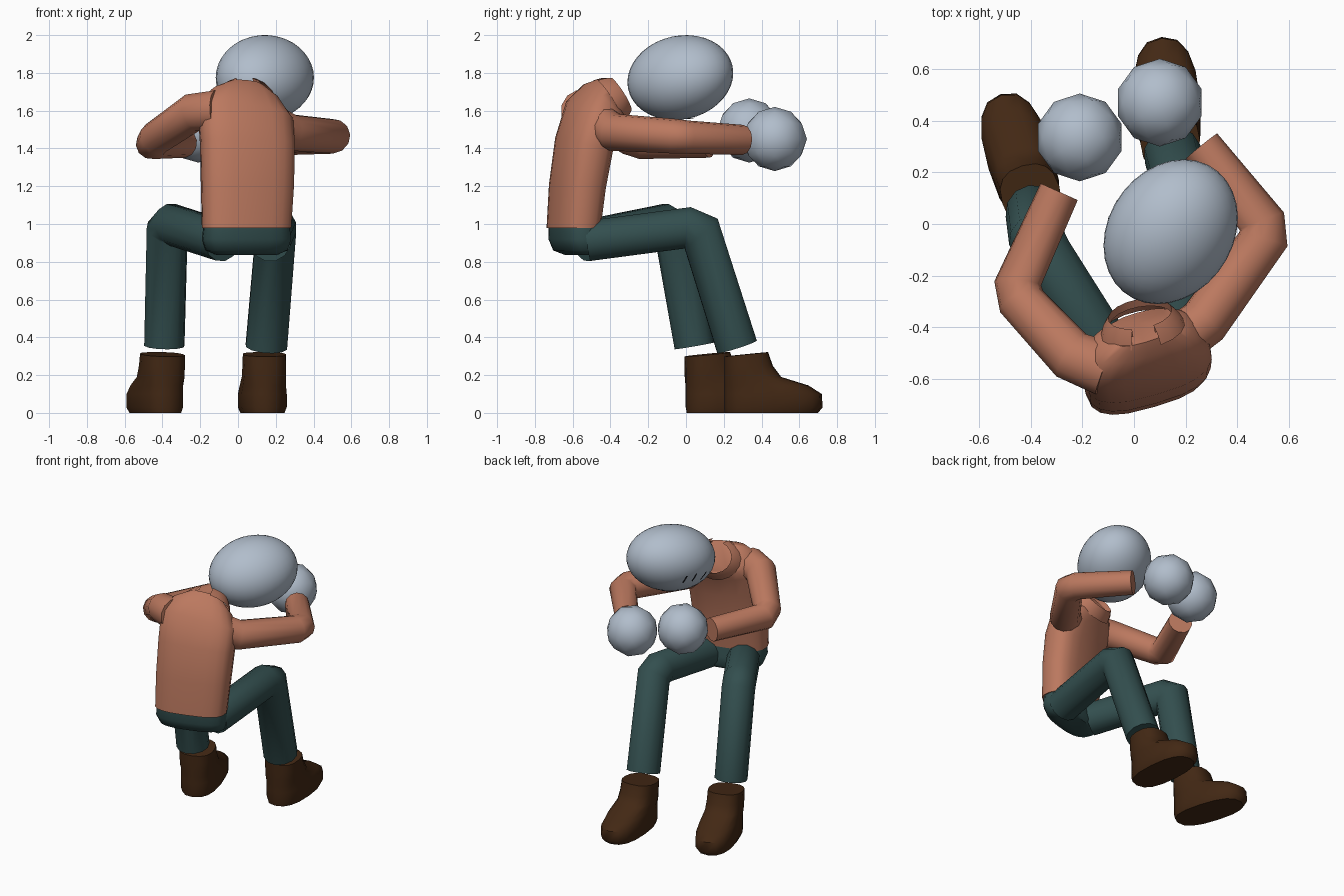
import bpy, bmesh, math
from mathutils import Vector, Matrix

if "Cube" in bpy.data.objects:
    bpy.data.objects.remove(bpy.data.objects["Cube"])


def material(name, rgb):
    m = bpy.data.materials.new(name)
    m.diffuse_color = (*rgb, 1)
    m.use_nodes = True
    m.node_tree.nodes["Principled BSDF"].inputs["Base Color"].default_value = m.diffuse_color
    return m


SKIN = material("pale blue grey", (0.44, 0.51, 0.60))
SHIRT = material("clay shirt", (0.50, 0.19, 0.115))
TROUSER = material("dark teal", (0.033, 0.078, 0.078))
BOOT = material("dark brown", (0.055, 0.021, 0.007))
INK = material("near black", (0.008, 0.009, 0.012))


def finish(bm, name, mat, angle=50):
    bmesh.ops.recalc_face_normals(bm, faces=bm.faces)
    me = bpy.data.meshes.new(name)
    bm.to_mesh(me)
    bm.free()
    ob = bpy.data.objects.new(name, me)
    bpy.context.collection.objects.link(ob)
    me.materials.append(mat)
    bpy.ops.object.select_all(action='DESELECT')
    ob.select_set(True)
    bpy.context.view_layer.objects.active = ob
    bpy.ops.object.shade_smooth_by_angle(angle=math.radians(angle))
    return ob


def loft(name, rings, mat, caps=True, closed=True, angle=50):
    bm = bmesh.new()
    vs = [[bm.verts.new(p) for p in r] for r in rings]
    n = len(vs[0])
    for a, b in zip(vs, vs[1:]):
        for i in range(n if closed else n - 1):
            j = (i + 1) % n
            bm.faces.new((a[i], a[j], b[j], b[i]))
    if caps:
        bm.faces.new(vs[0])
        bm.faces.new(vs[-1])
    return finish(bm, name, mat, angle)


def section(c, u, v, w, d, n=20, power=2.8):
    """Rounded-box outline around c with half sizes w and d."""
    out = []
    for i in range(n):
        a = 2 * math.pi * i / n
        x, y = math.cos(a), math.sin(a)
        sx = math.copysign(abs(x) ** (2 / power), x) * w
        sy = math.copysign(abs(y) ** (2 / power), y) * d
        out.append(Vector(c) + u * sx + v * sy)
    return out


def tube(name, pts, radii, mat, n=12):
    """Limb with mitred joints: each ring is projected on to its joint plane."""
    pts = [Vector(p) for p in pts]
    dirs = [(b - a).normalized() for a, b in zip(pts, pts[1:])]
    side = dirs[0].orthogonal().normalized()
    up = dirs[0].cross(side)
    ring = [side * math.cos(2 * math.pi * i / n) + up * math.sin(2 * math.pi * i / n) for i in range(n)]
    rings = [[pts[0] + o * radii[0] for o in ring]]
    for k in range(1, len(pts)):
        d0 = dirs[k - 1]
        d1 = dirs[min(k, len(dirs) - 1)]
        nrm = (d0 + d1).normalized()
        rings.append([pts[k] + (o - d0 * (o.dot(nrm) / d0.dot(nrm))) * radii[k] for o in ring])
        q = d0.rotation_difference(d1)
        ring = [q @ o for o in ring]
    return loft(name, rings, mat)


# torso: leaning, turned sections that tip forward towards the neck
def body(rows):
    rings = []
    for x, y, z, w, d, tilt, roll in rows:
        u = Vector((0.96, 0.28, -roll)).normalized()
        f = Vector((-0.28, 0.96, 0))
        v = f * math.cos(tilt) - Vector((0, 0, 1)) * math.sin(tilt)
        rings.append(section((x, y, z), u, v, w, d))
    return rings


loft("shirt_body", body([
    (0.045, -0.595, 0.98, 0.24, 0.118, 0, 0),
    (0.05, -0.575, 1.2, 0.25, 0.125, 0.1, 0),
    (0.05, -0.54, 1.42, 0.255, 0.13, 0.25, 0.05),
    (0.04, -0.49, 1.57, 0.26, 0.13, 0.5, 0.15),
    (0.03, -0.435, 1.645, 0.2, 0.12, 0.8, 0.15),
    (0.03, -0.40, 1.67, 0.13, 0.11, 1.0, 0.1)]), SHIRT)
loft("trouser_seat", body([
    (0.045, -0.59, 1.0, 0.23, 0.112, 0, 0),
    (0.045, -0.585, 0.92, 0.24, 0.118, 0, 0),
    (0.045, -0.57, 0.86, 0.22, 0.11, 0, 0),
    (0.045, -0.55, 0.835, 0.16, 0.07, 0, 0)]), TROUSER)

# collar: flared band, open at the throat
axis = Vector((-0.15, 0.83, 0.53)).normalized()
cu = Vector((0.97, 0.2, 0)).normalized()
cu = (cu - axis * cu.dot(axis)).normalized()
cv = axis.cross(cu)
rows = []
for off, r in ((-0.03, 0.165), (0.01, 0.15), (0.045, 0.125), (0.01, 0.125)):
    c = Vector((0.03, -0.385, 1.665)) + axis * off
    rows.append([c + cu * math.sin(a) * r * 1.0 + cv * math.cos(a) * r * 0.85
                 for a in [math.radians(-160 + 320 * i / 16) for i in range(17)]])
loft("shirt_collar", rows, SHIRT, caps=False, closed=False, angle=30)

# sleeves and hands
tube("right_sleeve", [(0.15, -0.47, 1.55), (0.27, -0.38, 1.485), (0.50, -0.06, 1.465),
                      (0.495, 0.01, 1.46), (0.26, 0.30, 1.445)],
     [0.10, 0.098, 0.092, 0.088, 0.08], SHIRT)
tube("left_sleeve", [(-0.11, -0.56, 1.6), (-0.24, -0.51, 1.59), (-0.435, -0.30, 1.455),
                     (-0.45, -0.23, 1.43), (-0.29, 0.125, 1.43)],
     [0.11, 0.10, 0.09, 0.087, 0.08], SHIRT)
for name, pos in (("right_hand", (0.10, 0.47, 1.45)), ("left_hand", (-0.21, 0.335, 1.495))):
    bm = bmesh.new()
    bmesh.ops.create_icosphere(bm, subdivisions=2, radius=0.17, matrix=Matrix.Translation(pos))
    finish(bm, name, SKIN)

# trouser legs
tube("right_trouser_leg", [(0.17, -0.52, 0.91), (0.20, 0.01, 0.98), (0.20, 0.08, 0.95), (0.15, 0.27, 0.35)],
     [0.11, 0.11, 0.11, 0.113], TROUSER)
tube("left_trouser_leg", [(-0.08, -0.54, 0.91), (-0.345, -0.12, 0.995), (-0.375, -0.06, 0.96), (-0.39, 0.045, 0.355)],
     [0.11, 0.11, 0.11, 0.108], TROUSER)

# boots: stacked outlines (height, heel, toe, half width)
BOOT_ROWS = ((0.0, -0.115, 0.38, 0.115), (0.03, -0.12, 0.405, 0.128), (0.1, -0.12, 0.40, 0.128),
             (0.145, -0.12, 0.33, 0.122), (0.19, -0.12, 0.185, 0.118), (0.25, -0.12, 0.14, 0.116),
             (0.31, -0.12, 0.115, 0.115))
for name, (x, y), turn in (("right_boot", (0.14, 0.32), 0.08), ("left_boot", (-0.40, 0.115), 0.29)):
    fwd = Vector((-math.sin(turn), math.cos(turn), 0))
    side = Vector((math.cos(turn), math.sin(turn), 0))
    rings = []
    for z, heel, toe, w in BOOT_ROWS:
        c = Vector((x, y, z)) + fwd * (heel + toe) / 2
        ring = section(c, side, fwd, w, (toe - heel) / 2, 16, 2.5)
        if z > 0.3:  # cuff rises towards the shin
            ring = [p + Vector((0, 0, 0.1 * (p - c).dot(fwd))) for p in ring]
        rings.append(ring)
    loft(name, rings, BOOT)

# head: sheared ellipsoid
HEAD = Matrix(((0.26, 0, 0), (0.054, 0.275, 0), (0, 0.025, 0.2235)))
CENTRE = Vector((0.142, -0.03, 1.775))
bm = bmesh.new()
bmesh.ops.create_uvsphere(bm, u_segments=32, v_segments=20, radius=1)
for v in bm.verts:
    v.co = CENTRE + HEAD @ v.co
finish(bm, "head", SKIN)


# face marks: thin ribbons lying on the head
def mark(name, a, b, half=0.006):
    a, b = Vector(a), Vector(b)
    inv = HEAD.inverted()
    across = (b - a).cross(a + b).normalized() * half
    rows = []
    for i in range(6):
        p = a.lerp(b, i / 5)
        rows.append([CENTRE + HEAD @ ((inv @ (p + across * s)).normalized() * 1.02) for s in (-1, 1)])
    loft(name, rows, INK, caps=False, closed=False)


mark("left_eye", (-0.19, 0.13, -0.09), (-0.20, 0.11, -0.03))
mark("right_eye", (-0.22, 0.07, -0.09), (-0.23, 0.05, -0.03))
mark("brow", (-0.22, 0.0, -0.09), (-0.22, -0.03, -0.04), 0.005)
mark("mouth", (-0.05, 0.03, -0.2), (0.02, 0.08, -0.2))
